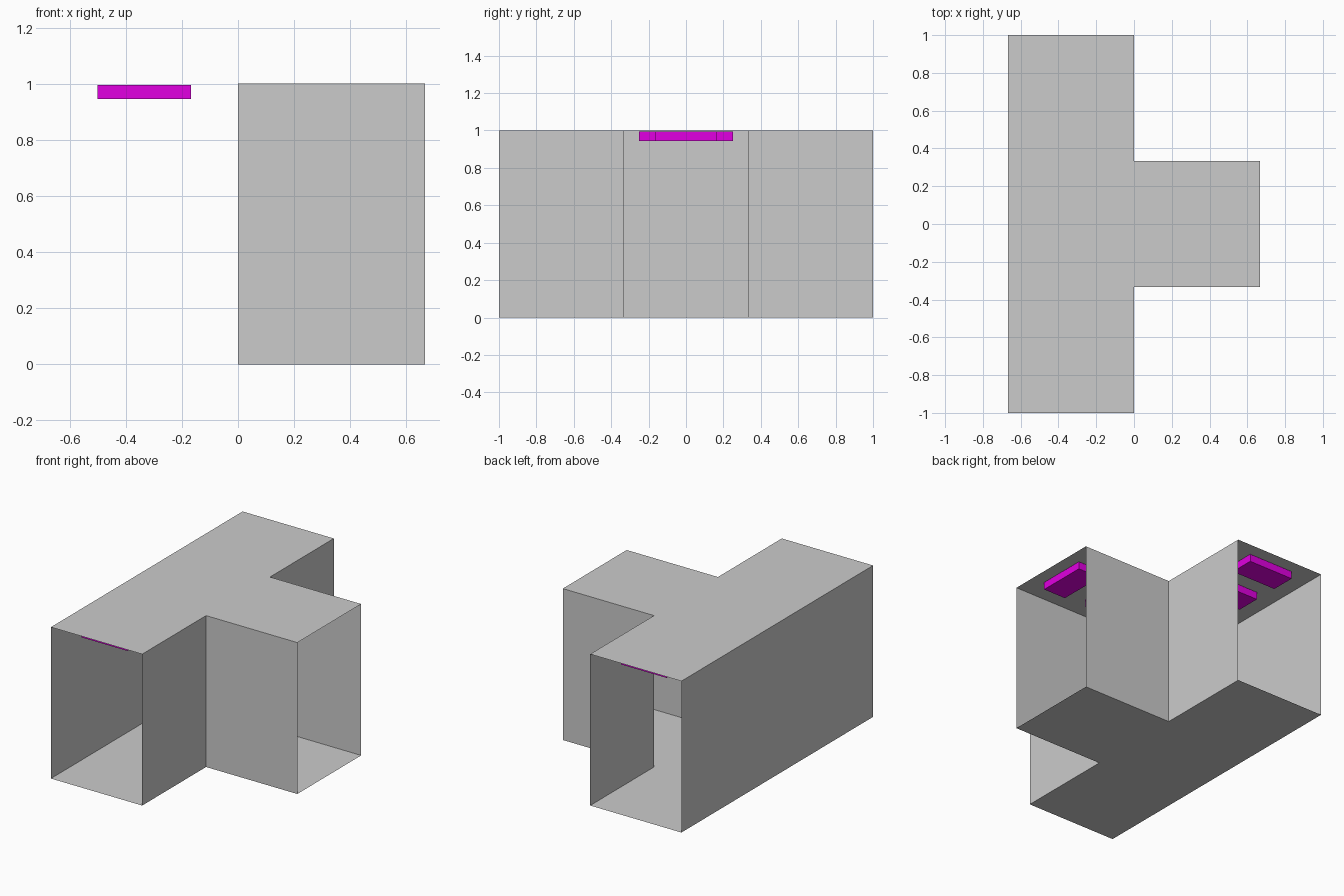
import bpy, bmesh

if "Cube" in bpy.data.objects:
    bpy.data.objects.remove(bpy.data.objects["Cube"])

W, H, T = 2 / 3, 1.0, 1 / 3   # corridor width, height, half width of the branch

# T-shaped corridor shell: floor, ceiling and thin walls, three open ends
profile = [(-W, -1), (0, -1), (0, -T), (W, -T), (W, T), (0, T), (0, 1), (-W, 1)]
open_ends = {0, 3, 6}         # profile edges that are left as doorways

bm = bmesh.new()
low = [bm.verts.new((x, y, 0)) for x, y in profile]
high = [bm.verts.new((x, y, H)) for x, y in profile]
bm.faces.new(low[::-1])       # floor
bm.faces.new(high)            # ceiling
for i in range(len(profile)):
    if i not in open_ends:
        j = (i + 1) % len(profile)
        bm.faces.new((low[i], low[j], high[j], high[i]))
mesh = bpy.data.meshes.new("corridor_shell")
bm.to_mesh(mesh)
bm.free()
bpy.context.collection.objects.link(bpy.data.objects.new("corridor_shell", mesh))

# Ceiling lamps
magenta = bpy.data.materials.new("lamp_magenta")
magenta.diffuse_color = (0.75, 0.0, 0.75, 1)
magenta.use_nodes = True
magenta.node_tree.nodes["Principled BSDF"].inputs["Base Color"].default_value = magenta.diffuse_color


def lamp(name, x, y, sx, sy):
    bpy.ops.mesh.primitive_cube_add(size=1, location=(x, y, 0.97))
    ob = bpy.context.object
    ob.name = name
    ob.scale = (sx, sy, 0.05)
    bpy.ops.object.transform_apply(location=False, rotation=False, scale=True)
    ob.data.materials.append(magenta)


# Evenly spaced row along the main corridor
for i in range(6):
    lamp(f"main_lamp_{i + 1}", -T, -5 / 6 + i / 3, 1 / 3, 1 / 6)

# Row along the side branch
for i in range(2):
    lamp(f"branch_lamp_{i + 1}", 1 / 6 + i / 3, 0, 1 / 6, 1 / 3)
